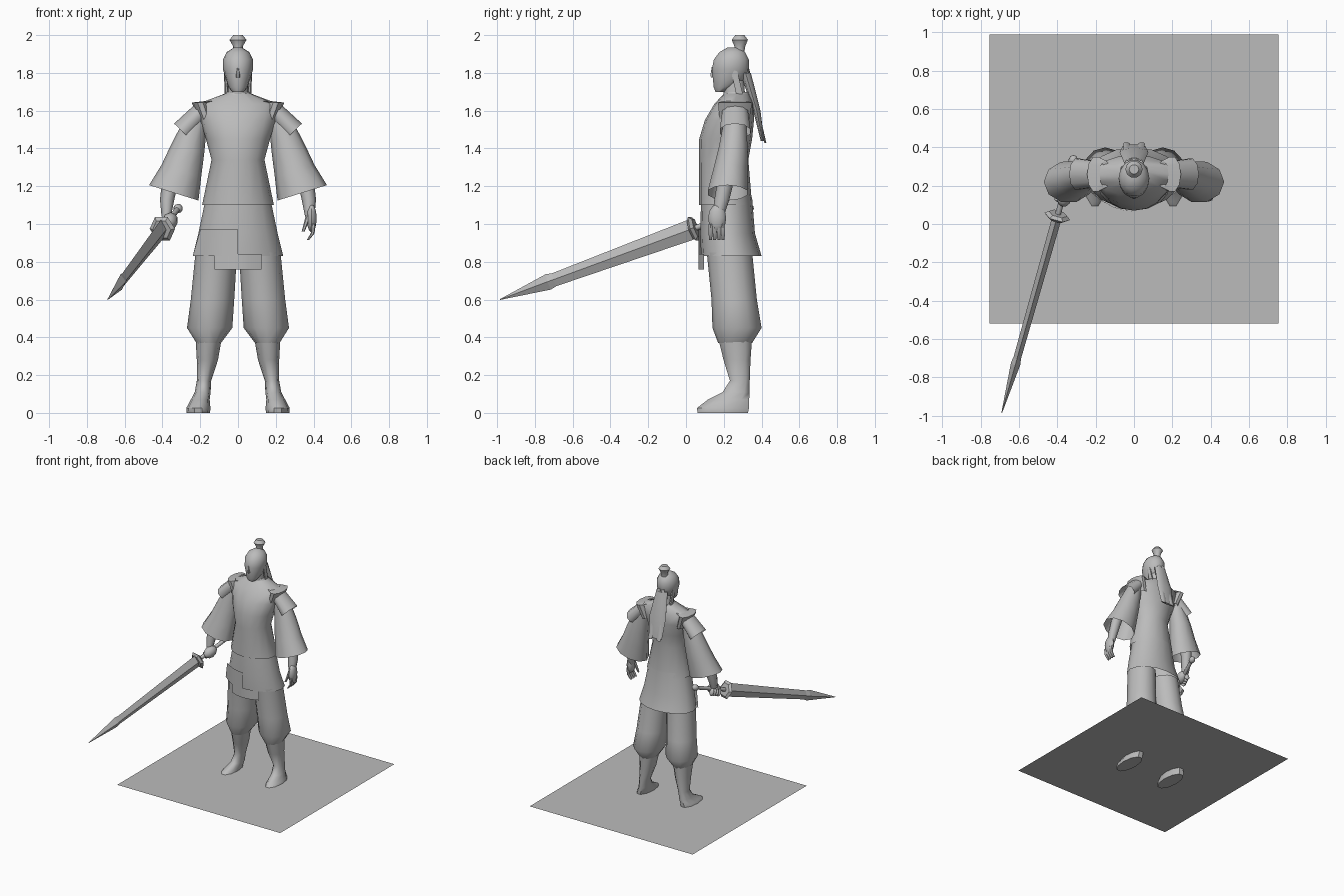
import bpy, bmesh, math
from mathutils import Matrix, Vector

default_cube = bpy.data.objects.get("Cube")
if default_cube:
    bpy.data.objects.remove(default_cube, do_unlink=True)

GREY = (.5, .5, .5, 1)
grey = bpy.data.materials.new("plain grey")
grey.use_nodes = True
grey.diffuse_color = GREY
grey.node_tree.nodes["Principled BSDF"].inputs["Base Color"].default_value = GREY


def finish(name, bm, smooth=True):
    """Turn a bmesh into a shaded object."""
    bmesh.ops.recalc_face_normals(bm, faces=bm.faces)
    mesh = bpy.data.meshes.new(name)
    bm.to_mesh(mesh)
    bm.free()
    mesh.materials.append(grey)
    part = bpy.data.objects.new(name, mesh)
    bpy.context.collection.objects.link(part)
    bpy.ops.object.select_all(action='DESELECT')
    part.select_set(True)
    bpy.context.view_layer.objects.active = part
    if smooth:
        bpy.ops.object.shade_smooth_by_angle(angle=math.radians(50))
    return part


def loft(name, rings, sides=10, mirror=1, tilted=False, capped=True, place=Matrix(), smooth=True):
    """Skin elliptical rings (x, y, z, half width, half depth), level or square to the path."""
    path = Vector(rings[-1][:3]) - Vector(rings[0][:3])
    tilt = math.atan2(path.x, -path.z) if tilted else 0
    lean = Matrix.Rotation(-tilt, 3, 'Y')
    bm = bmesh.new()
    loops = []
    for x, y, z, width, depth in rings:
        loop = []
        for i in range(sides):
            angle = math.tau * i / sides
            offset = Vector((width * math.cos(angle), depth * math.sin(angle), 0))
            point = place @ (Vector((x, y, z)) + lean @ offset)
            point.x *= mirror
            loop.append(bm.verts.new(point))
        loops.append(loop)
    for lower, upper in zip(loops, loops[1:]):
        for i in range(sides):
            j = (i + 1) % sides
            bm.faces.new((lower[i], lower[j], upper[j], upper[i]))
    if capped:
        bm.faces.new(loops[0])
        bm.faces.new(loops[-1])
    return finish(name, bm, smooth)


def ball(name, centre, size, place=Matrix()):
    """Low-poly ellipsoid."""
    bm = bmesh.new()
    shape = place @ Matrix.Translation(centre) @ Matrix.Diagonal((*size, 1))
    bmesh.ops.create_uvsphere(bm, u_segments=10, v_segments=6, radius=1, matrix=shape)
    return finish(name, bm)


def cloth(name, rows):
    """Thin cloth skinned between rows of points."""
    bm = bmesh.new()
    grid = [[bm.verts.new(point) for point in row] for row in rows]
    for upper, lower in zip(grid, grid[1:]):
        for i in range(len(upper) - 1):
            bm.faces.new((upper[i], upper[i + 1], lower[i + 1], lower[i]))
    return finish(name, bm)


# ground plate, level with the ankles so the soles show beneath it
bm = bmesh.new()
bmesh.ops.create_grid(bm, x_segments=1, y_segments=1, size=.753,
                      matrix=Matrix.Translation((0, .235, .054)))
finish("ground_plate", bm, smooth=False)

# jacket, skirt and collar
loft("jacket", [(0, .21, 1.1, .19, .14), (0, .2, 1.34, .14, .13), (0, .21, 1.45, .17, .14),
                (0, .23, 1.55, .2, .13), (0, .255, 1.635, .215, .105),
                (0, .27, 1.69, .07, .07)], sides=16, capped=False)
loft("skirt", [(0, .24, .83, .24, .16), (0, .22, .95, .21, .145), (0, .215, 1.14, .17, .135)],
     sides=16, capped=False)
loft("collar", [(0, .26, 1.6, .13, .11), (0, .27, 1.7, .06, .07)], capped=False)

# front cloth flap: a corner of the skirt and a centre tail, both curved round the body
def front(x):
    return .065 + 2 * x * x

steps = [i / 4 for i in range(5)]
cloth("flap_corner", [[(-width * t, front(width * t), height) for t in steps]
                      for width, height in ((.2, .97), (.22, .9), (.24, .83))])
cloth("flap_tail", [[(.25 * (t - .5), front(.25 * (t - .5)), height) for t in steps]
                    for height in (.84, .8, .76)])

# neck, head, nose and topknot
loft("neck", [(0, .26, 1.62, .06, .06), (0, .25, 1.76, .05, .06)], capped=False)
loft("head", [(0, .185, 1.7, .03, .03), (0, .2, 1.725, .05, .055), (0, .23, 1.77, .065, .09),
              (0, .235, 1.82, .08, .1), (0, .24, 1.87, .08, .095), (0, .245, 1.91, .06, .07),
              (0, .25, 1.935, .02, .03)], sides=14)
loft("nose", [(0, .145, 1.775, .012, .015), (0, .145, 1.79, .012, .018),
              (0, .145, 1.83, .005, .01)], sides=6)
loft("topknot", [(0, .28, 1.91, .03, .03), (0, .285, 1.94, .025, .03), (0, .285, 1.975, .045, .045),
                 (0, .285, 2, .025, .025)])

# long hair down the back
loft("back_hair", [(0, .405, 1.44, .06, .01), (0, .375, 1.6, .075, .02), (0, .315, 1.8, .05, .03)])

for mirror, label in ((1, "left"), (-1, "right")):
    # side locks and hanging ribbons
    loft("side_lock_" + label, [(.06, .29, 1.66, .01, .02), (.065, .25, 1.83, .01, .02)],
         sides=6, mirror=mirror)
    loft("ribbon_" + label, [(.04, .42, 1.43, .018, .006), (.02, .33, 1.82, .015, .006)],
         sides=6, mirror=mirror)

    # shoulder wing, cap sleeve and wide sleeve
    loft("shoulder_wing_" + label, [(.16, .255, 1.53, .04, .08), (.2, .26, 1.643, .045, .095),
                                    (.15, .26, 1.65, .03, .07)], mirror=mirror, capped=False)
    loft("cap_sleeve_" + label, [(.19, .26, 1.6, .05, .07), (.295, .26, 1.49, .06, .085)],
         mirror=mirror, tilted=True, capped=False)
    loft("wide_sleeve_" + label, [(.22, .26, 1.55, .06, .06), (.265, .25, 1.4, .09, .08),
                                  (.3, .235, 1.28, .11, .095), (.34, .22, 1.165, .137, .11)],
         mirror=mirror, tilted=True, capped=False)
    loft("forearm_" + label, [(.355, .215, 1.25, .045, .045), (.375, .19, 1.13, .038, .04),
                              (.38, .17, 1.04, .025, .03)],
         sides=8, mirror=mirror)

    # baggy trouser leg, then calf and foot in one
    loft("trouser_" + label, [(.155, .26, .37, .065, .09), (.15, .27, .45, .12, .13),
                              (.135, .255, .6, .115, .12), (.115, .23, .85, .11, .12)],
         sides=12, mirror=mirror, capped=False)
    loft("calf_and_foot_" + label, [(.21, .195, 0, .062, .14), (.21, .195, .025, .064, .145),
                                    (.2, .225, .07, .05, .115), (.187, .265, .11, .042, .075),
                                    (.18, .285, .17, .038, .055), (.162, .27, .28, .056, .075),
                                    (.155, .26, .4, .07, .095)], mirror=mirror)

# relaxed left hand
ball("left_palm", (.39, .165, 1.03), (.028, .048, .075))
for i in range(4):
    y = .13 + .022 * i
    loft(f"left_finger_{i + 1}", [(.37, y, .915, .006, .009), (.395, y, .95, .01, .012),
                                  (.4, y, 1, .012, .013)], sides=6)
loft("left_thumb", [(.345, .135, .96, .008, .008), (.375, .15, 1.05, .015, .015)], sides=6)

# sword, built along its own axis with the guard at the origin
tip, guard = Vector((-.69, -.985, .6)), Vector((-.4, .04, .975))
reach = tip - guard
sword = Matrix.Translation(guard) @ reach.to_track_quat('Z', 'Y').to_matrix().to_4x4()
length = reach.length
loft("blade", [(0, 0, 0, .025, .055), (0, 0, .72 * length, .02, .036),
               (0, 0, .75 * length, .025, .043), (0, 0, length, .002, .002)],
     sides=4, place=sword, smooth=False)
loft("sword_guard", [(0, 0, -.015, .05, .055), (0, 0, 0, .07, .075), (0, 0, .015, .05, .055)],
     sides=6, place=sword, smooth=False)
loft("sword_grip", [(0, 0, -.3, .015, .015), (0, 0, 0, .015, .015)], sides=8, place=sword)
ball("sword_pommel", (0, 0, -.32), (.025, .025, .03), sword)

# right fist around the grip
ball("right_palm", (.01, 0, -.12), (.04, .045, .06), sword)
for i in range(4):
    ball(f"right_finger_{i + 1}", (-.02, -.02, .024 * i - .16), (.022, .032, .014), sword)
